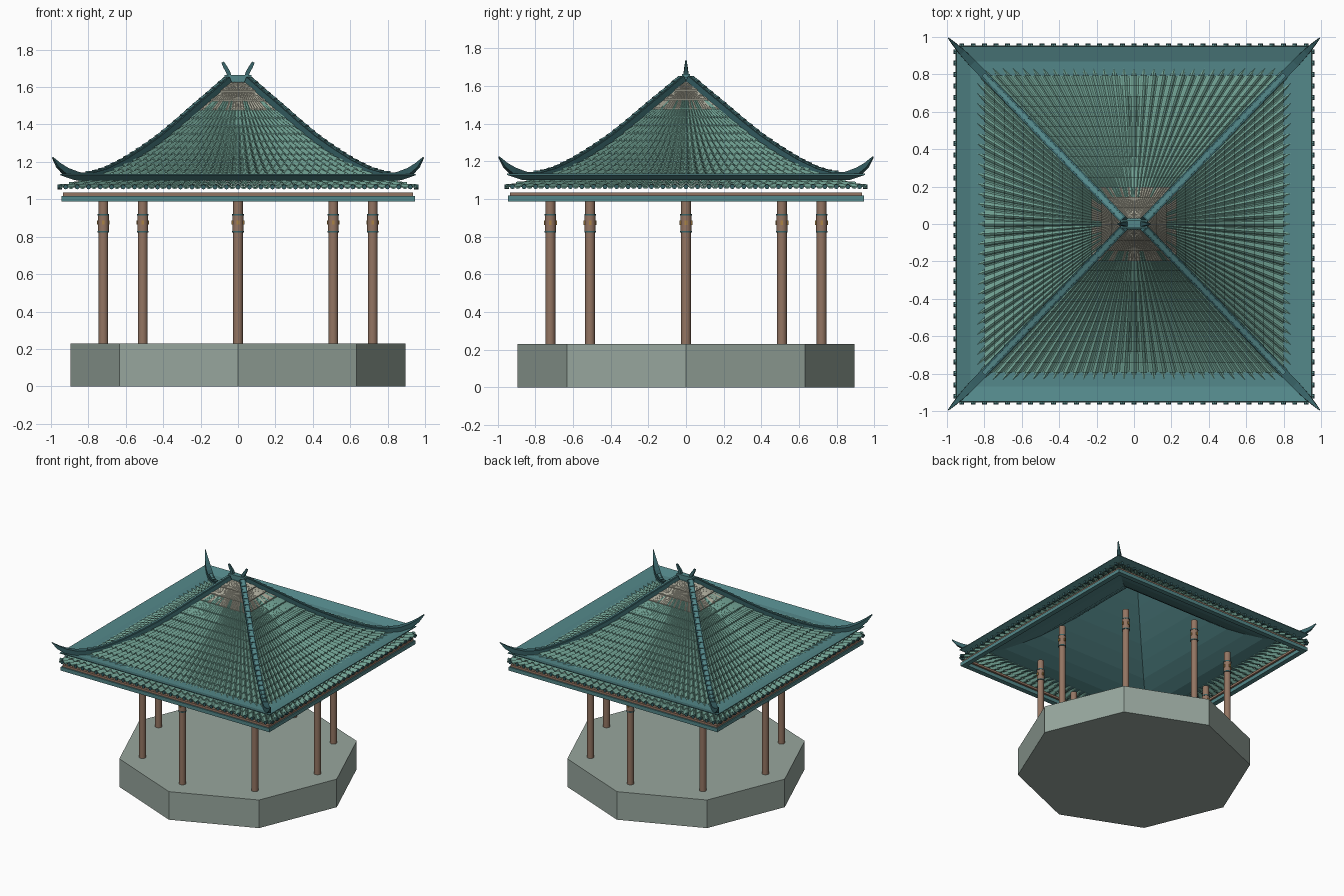
import bpy, bmesh, math, random
from mathutils import Vector, Matrix

if "Cube" in bpy.data.objects:
    bpy.data.objects.remove(bpy.data.objects["Cube"])

random.seed(4)


def mat(name, rgb):
    m = bpy.data.materials.new(name)
    m.diffuse_color = [(c / 255) ** 2.2 for c in rgb] + [1]
    m.use_nodes = True
    m.node_tree.nodes["Principled BSDF"].inputs["Base Color"].default_value = m.diffuse_color
    return m


STONE = mat("stone", (150, 165, 156))
WOOD = mat("wood", (146, 116, 98))
TEAL = mat("teal", (84, 134, 136))
DARK = mat("dark_teal", (58, 98, 102))
GREEN = mat("green_tile", (112, 160, 146))
PALE = mat("pale_tile", (172, 170, 154))
GOLD = mat("gold", (170, 130, 70))


def finish(name, bm, *mats, normals=True):
    if normals:
        bmesh.ops.recalc_face_normals(bm, faces=bm.faces)
    me = bpy.data.meshes.new(name)
    bm.to_mesh(me)
    bm.free()
    for m in mats:
        me.materials.append(m)
    ob = bpy.data.objects.new(name, me)
    bpy.context.collection.objects.link(ob)
    return ob


def smooth(ob):
    bpy.ops.object.select_all(action='DESELECT')
    bpy.context.view_layer.objects.active = ob
    ob.select_set(True)
    bpy.ops.object.shade_smooth_by_angle(angle=math.radians(40))


def cyl(bm, r, z0, z1, x=0, y=0, n=16, rot=None):
    m = Matrix.Translation((x, y, (z0 + z1) / 2))
    if rot:
        m = m @ rot
    bmesh.ops.create_cone(bm, cap_ends=True, segments=n, radius1=r, radius2=r,
                          depth=z1 - z0, matrix=m)


def box(bm, c, s):
    bmesh.ops.create_cube(bm, size=1, matrix=Matrix.Translation(c) @ Matrix.Diagonal((*s, 1)))


def sweep(bm, pts, sizes):
    """Rectangular section swept along pts; sizes are (width, height)."""
    rings = []
    for i, p in enumerate(pts):
        d = Vector(pts[min(i + 1, len(pts) - 1)]) - Vector(pts[max(i - 1, 0)])
        side = Vector((d.y, -d.x, 0)).normalized()
        up = side.cross(d).normalized()
        up = up if up.z > 0 else -up
        w, h = sizes[i]
        rings.append([bm.verts.new(Vector(p) + side * a * w / 2 + up * b * h / 2)
                      for a, b in ((-1, -1), (1, -1), (1, 1), (-1, 1))])
    for a, b in zip(rings, rings[1:]):
        for i in range(4):
            bm.faces.new((a[i], a[(i + 1) % 4], b[(i + 1) % 4], b[i]))
    bm.faces.new(rings[0])
    bm.faces.new(rings[-1])


def interp(prof, r):
    for (r0, z0), (r1, z1) in zip(prof, prof[1:]):
        if r <= r1:
            return z0 + (z1 - z0) * (r - r0) / (r1 - r0)
    return prof[-1][1]


def place(k, a, r, z):
    """Point on roof side k, a in -1..1 along the side, at distance r from the axis."""
    e = r + 0.035 * (1 - r / 0.95)
    x, y = ((a * e, -r), (e, a * r), (-a * e, r), (-e, -a * r))[k]
    return (x, y, z)


# Octagonal plinth
bm = bmesh.new()
cyl(bm, 0.895, 0, 0.23, n=8)
ob = finish("plinth", bm, STONE)

# Eight columns with a banded sleeve and small gilded brackets
for i in range(8):
    a = i * math.pi / 4
    x, y = 0.72 * math.cos(a), 0.72 * math.sin(a)
    bm = bmesh.new()
    cyl(bm, 0.026, 0.225, 1.0, x, y)
    cyl(bm, 0.029, 0.83, 0.915, x, y)
    smooth(finish(f"column_{i}", bm, WOOD))
    bm = bmesh.new()
    for z in (0.823, 0.913):
        cyl(bm, 0.031, z, z + 0.008, x, y)
    smooth(finish(f"column_bands_{i}", bm, DARK))
    bm = bmesh.new()
    for j in range(4):
        b = j * math.pi / 2
        box(bm, (x + 0.027 * math.cos(b), y + 0.027 * math.sin(b), 0.875), (0.014, 0.014, 0.022))
    finish(f"column_ornament_{i}", bm, GOLD)

# Square beam frame under the eaves
for name, out, w, z0, z1, m in (("lower_eave_beam", 0.945, 0.04, 0.988, 1.018, TEAL),
                                ("upper_eave_beam", 0.935, 0.045, 1.018, 1.036, WOOD)):
    bm = bmesh.new()
    for s in (-1, 1):
        box(bm, (0, s * (out - w / 2), (z0 + z1) / 2), (2 * out, w, z1 - z0))
        box(bm, (s * (out - w / 2), 0, (z0 + z1) / 2), (w, 2 * (out - w), z1 - z0))
    finish(name, bm, m)

# Plain roof shell, sweeping down and turning up at the rim
SHELL = [(0.01, 1.63), (0.1, 1.545), (0.2, 1.455), (0.3, 1.37), (0.4, 1.295), (0.5, 1.225),
         (0.6, 1.17), (0.7, 1.125), (0.78, 1.106), (0.87, 1.108), (0.95, 1.135)]
bm = bmesh.new()
rings = [[bm.verts.new(place(k, -1, r, z)) for k in range(4)] for r, z in SHELL]
for a, b in zip(rings, rings[1:]):
    for i in range(4):
        bm.faces.new((a[i], b[i], b[(i + 1) % 4], a[(i + 1) % 4]))
ob = finish("roof_shell", bm, TEAL)
mod = ob.modifiers.new("thickness", 'SOLIDIFY')
mod.thickness = 0.006

# Overlapping rows of wavy tiles fanning from the apex, passing under the rim at the eave
TILE = [(0.02, 1.635), (0.1, 1.56), (0.2, 1.47), (0.3, 1.385), (0.4, 1.308), (0.5, 1.24),
        (0.6, 1.182), (0.7, 1.133), (0.75, 1.11), (0.85, 1.075), (0.95, 1.052)]
N, SUB, ROWS = 31, 6, 17
WAVE = (0, 0.15, 0.75, 1, 0.75, 0.15)
for k, side in enumerate(("front", "right", "back", "left")):
    bm = bmesh.new()
    for j in range(ROWS):
        r0, r1 = (0.03 + 0.92 * t / ROWS for t in (j, j + 1))
        rows = []
        for r, lift in ((r0, 0.0), (r1 + 0.006, 0.011), (r1 + 0.006, 0.003)):
            r = min(r, 0.955)
            amp = min(0.9 * r / N, 0.018)
            rows.append([bm.verts.new(place(k, 2 * i / (N * SUB) - 1, r,
                                            interp(TILE, r) + lift + amp * WAVE[i % SUB]))
                         for i in range(N * SUB + 1)])
        for c in range(N):
            pale = r1 < 0.2 + random.uniform(-0.04, 0.04)
            for i in range(c * SUB, (c + 1) * SUB):
                for a, b in zip(rows, rows[1:]):
                    f = bm.faces.new((a[i], b[i], b[i + 1], a[i + 1]))
                    f.material_index = int(pale)
    finish(f"{side}_roof_tiles", bm, GREEN, PALE, normals=False)

    # Round tile ends along the eave
    bm = bmesh.new()
    for i in range(N):
        x, y, z = place(k, (2 * i + 1) / N - 1, 0.952, 1.066)
        rot = Matrix.Rotation(k * math.pi / 2, 4, 'Z') @ Matrix.Rotation(math.pi / 2, 4, 'X')
        cyl(bm, 0.013, z - 0.012, z + 0.012, x, y, 8, rot)
    finish(f"{side}_eave_caps", bm, DARK)

# Hip ridges ending in upturned horns, with a narrower cap on top
HIP = [(0.02, 1.64), (0.1, 1.572), (0.2, 1.49), (0.3, 1.405), (0.4, 1.325), (0.5, 1.257),
       (0.6, 1.196), (0.7, 1.148), (0.78, 1.126), (0.86, 1.128), (0.92, 1.15), (0.96, 1.182), (0.993, 1.224)]
SIZE = [(0.042, 0.032)] * 9 + [(0.042, 0.034), (0.034, 0.036), (0.02, 0.026), (0.006, 0.006)]
for k, name in enumerate(("front_left", "front_right", "back_right", "back_left")):
    bm = bmesh.new()
    sweep(bm, [place(k, -1, r, z) for r, z in HIP], SIZE)
    finish(f"{name}_hip_ridge", bm, DARK)
    bm = bmesh.new()
    for j in range(22):
        r0, r1 = 0.03 + j * 0.035, 0.03 + (j + 1) * 0.035
        sweep(bm, [place(k, -1, r0, interp(HIP, r0) + 0.014),
                   place(k, -1, r1, interp(HIP, r1) + 0.018)], [(0.02, 0.014), (0.026, 0.016)])
    finish(f"{name}_hip_cap", bm, TEAL)

# Short top ridge with two outward-leaning finials
bm = bmesh.new()
box(bm, (0, 0, 1.635), (0.11, 0.034, 0.03))
box(bm, (0, 0, 1.656), (0.145, 0.042, 0.018))
finish("top_ridge", bm, TEAL)
for s, name in ((-1, "left"), (1, "right")):
    bm = bmesh.new()
    sweep(bm, [(s * 0.042, 0, 1.65), (s * 0.055, 0, 1.685), (s * 0.07, 0, 1.71), (s * 0.082, 0, 1.733)],
          [(0.03, 0.022), (0.022, 0.022), (0.014, 0.02), (0.008, 0.014)])
    finish(f"{name}_finial", bm, DARK)
